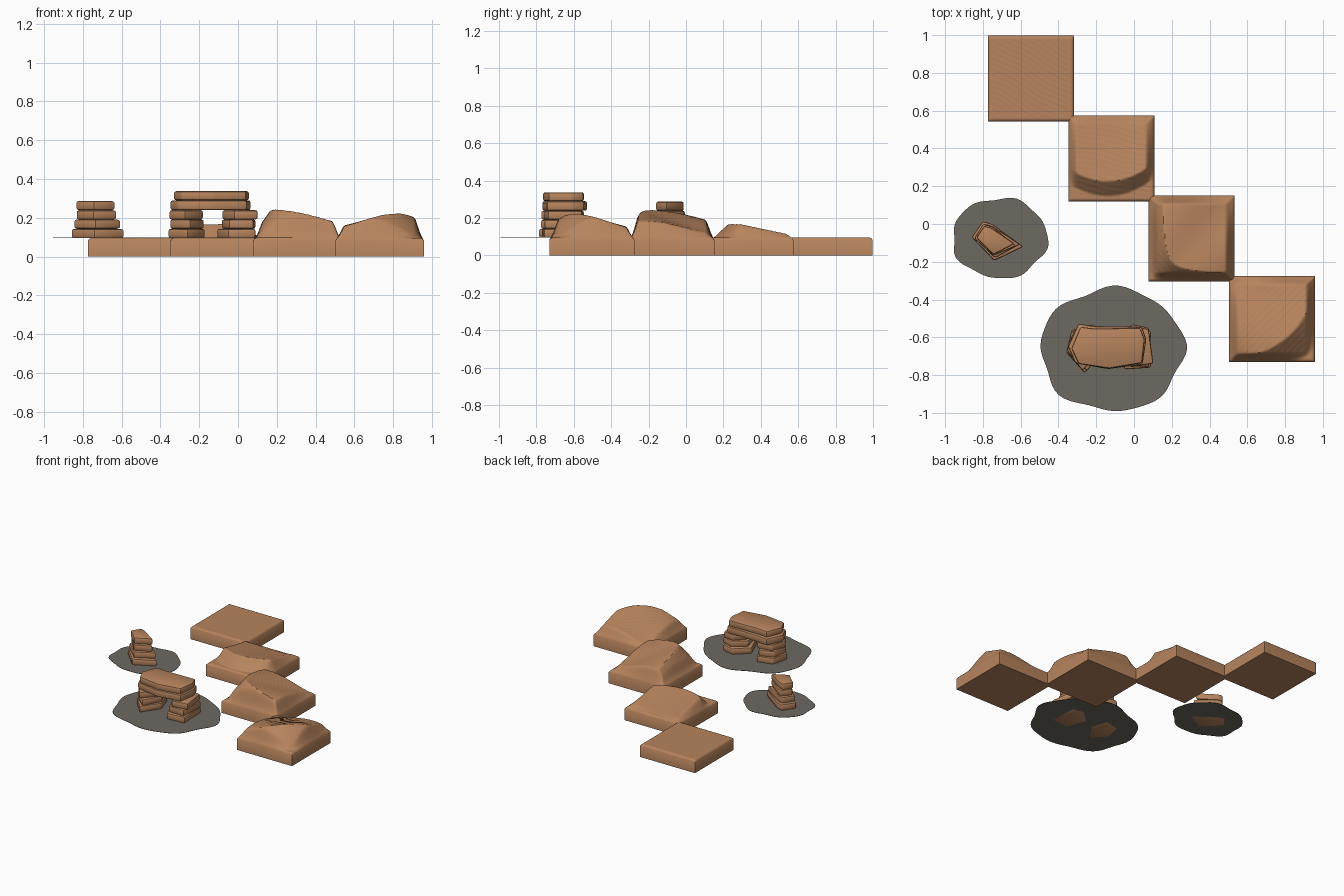
import bpy, bmesh, math
from mathutils import Vector, Matrix

cube = bpy.data.objects.get("Cube")
if cube:
    bpy.data.objects.remove(cube, do_unlink=True)


def material(name, rgb):
    m = bpy.data.materials.new(name)
    m.use_nodes = True
    m.diffuse_color = (*rgb, 1)
    bsdf = m.node_tree.nodes["Principled BSDF"]
    bsdf.inputs["Base Color"].default_value = (*rgb, 1)
    bsdf.inputs["Roughness"].default_value = 0.9
    return m


SAND = material("sand brown", (0.47, 0.23, 0.11))
GRAVEL = material("gravel grey", (0.155, 0.14, 0.12))

SIZE = 0.455
BASE = 0.095


def finish(bm, name, mat, angle=40):
    bmesh.ops.recalc_face_normals(bm, faces=bm.faces)
    mesh = bpy.data.meshes.new(name)
    bm.to_mesh(mesh)
    bm.free()
    mesh.materials.append(mat)
    ob = bpy.data.objects.new(name, mesh)
    bpy.context.collection.objects.link(ob)
    bpy.ops.object.select_all(action="DESELECT")
    ob.select_set(True)
    bpy.context.view_layer.objects.active = ob
    bpy.ops.object.shade_smooth_by_angle(angle=math.radians(angle))
    return ob


def slope(d, steep, gentle):
    # Steep slip face behind the crest, long windward slope ahead of it
    return max(0, 1 + d / steep) if d < 0 else max(0, 1 - d / gentle)


# Dune shapes: extra height at a point measured from the tile centre
def flat(u, v):
    return 0


def straight(u, v):
    crest = -0.12 + 1.6 * abs(u + 0.02) ** 2
    return 0.072 * slope(v - crest, 0.08, 0.34)


def outer_corner(u, v):
    a, b = u + 0.165, v + 0.195
    d = (a + b - math.sqrt((a - b) ** 2 + 0.018)) / 2
    return (0.147 - 0.48 * (u - v) ** 2) * slope(d, 0.095, 0.36)


def inner_corner(u, v):
    d = 0.43 - math.hypot(u + 0.2, v - 0.23)
    return max(0, 0.127 - 0.5 * (u + v) ** 2) * slope(d, 0.14, 0.4)


def tile(name, cx, cy, shape, ripple_dir):
    bm = bmesh.new()
    bmesh.ops.create_grid(bm, x_segments=64, y_segments=64, size=SIZE / 2)
    for vert in bm.verts:
        u, v, _ = vert.co
        edge = SIZE / 2 - max(abs(u), abs(v))
        fade = min(1, edge / 0.05)
        fade = fade * fade * (3 - 2 * fade)
        rim = 0.012 * max(0, 1 - edge / 0.014) ** 2
        wave = u * ripple_dir[0] + v * ripple_dir[1] + 0.006 * math.sin(18 * u - 11 * v)
        ripple = 0.0006 * math.sin(wave * 230) * fade
        vert.co.z = BASE - rim + shape(u, v) * fade + ripple
    # Straight side walls and closed underside
    border = [e for e in bm.edges if e.is_boundary]
    new = bmesh.ops.extrude_edge_only(bm, edges=border)["geom"]
    for vert in (g for g in new if isinstance(g, bmesh.types.BMVert)):
        vert.co.z = 0
    bmesh.ops.holes_fill(bm, edges=[e for e in bm.edges if e.is_boundary], sides=0)
    bmesh.ops.translate(bm, verts=bm.verts, vec=(cx, cy, 0))
    return finish(bm, name, SAND, 50)


tile("flat_sand_tile", -0.545, 0.77, flat, (0.5, 0.87))
tile("straight_dune_tile", -0.12, 0.347, straight, (0.2, 0.98))
tile("outer_corner_dune_tile", 0.305, -0.076, outer_corner, (0.7, 0.7))
tile("inner_corner_dune_tile", 0.73, -0.503, inner_corner, (-0.7, 0.7))


# Flat gravel patches with wavy outlines
def patch(name, cx, cy, rx, ry, phase):
    bm = bmesh.new()
    ring = []
    for i in range(72):
        t = math.tau * i / 72
        r = 0.985 + 0.03 * math.sin(5 * t + phase) + 0.02 * math.sin(8 * t + 2 * phase)
        ring.append(bm.verts.new((cx + rx * r * math.cos(t), cy + ry * r * math.sin(t), 0)))
    face = bm.faces.new(ring)
    top = bmesh.ops.extrude_face_region(bm, geom=[face])["geom"]
    for vert in (g for g in top if isinstance(g, bmesh.types.BMVert)):
        vert.co.z = 0.002
    bmesh.ops.translate(bm, verts=bm.verts, vec=(0, 0, 0.096))
    return finish(bm, name, GRAVEL)


patch("large_gravel_patch", -0.115, -0.665, 0.385, 0.33, 0.8)
patch("small_gravel_patch", -0.71, -0.075, 0.255, 0.215, 2.0)


# Flat weathered stones: rounded prisms from a footprint
def stone(name, outline, z0, z1, scale=1, turn=0, shift=(0, 0)):
    pts = [Vector((x, y, 0)) for x, y in outline]
    mid = sum(pts, Vector()) / len(pts)
    spin = Matrix.Rotation(math.radians(turn), 3, "Z")
    bm = bmesh.new()
    ring = []
    for p in pts:
        q = mid + spin @ (p - mid) * scale
        ring.append(bm.verts.new((q.x + shift[0], q.y + shift[1], z0)))
    face = bm.faces.new(ring)
    top = bmesh.ops.extrude_face_region(bm, geom=[face])["geom"]
    for vert in (g for g in top if isinstance(g, bmesh.types.BMVert)):
        vert.co.z = z1
    bmesh.ops.recalc_face_normals(bm, faces=bm.faces)
    bmesh.ops.bevel(bm, geom=bm.edges[:], offset=0.011, segments=2,
                    profile=0.5, affect="EDGES", clamp_overlap=True)
    return finish(bm, name, SAND, 35)


def stack(name, outline, layers):
    # Each layer: scale, turn in degrees, sideways shift
    for i, (scale, turn, dx) in enumerate(layers):
        z = BASE + 0.048 * i
        stone(f"{name}_{i + 1}", outline, z, z + 0.048, scale, turn, (dx, 0))


LEFT_LEG = [(-0.36, -0.68), (-0.33, -0.56), (-0.21, -0.53), (-0.17, -0.66), (-0.26, -0.79)]
RIGHT_LEG = [(-0.11, -0.62), (-0.01, -0.53), (0.08, -0.55), (0.09, -0.76), (-0.05, -0.77)]
CAP = [(-0.35, -0.66), (-0.30, -0.54), (-0.22, -0.55), (0.03, -0.545),
       (0.055, -0.61), (0.04, -0.74), (-0.14, -0.77), (-0.31, -0.745)]
CAIRN = [(-0.86, -0.07), (-0.80, 0.015), (-0.75, 0.0), (-0.585, -0.12), (-0.74, -0.195)]

stack("arch_left_stone", LEFT_LEG, [(1, 0, 0), (0.94, 6, 0), (0.92, -5, 0)])
stack("arch_right_stone", RIGHT_LEG, [(1, 0, 0), (0.9, -6, 0.01), (0.88, 5, 0.015)])
stone("arch_lower_capstone", CAP, 0.239, 0.29, 1.02, -2, (0.005, 0.005))
stone("arch_upper_capstone", CAP, 0.29, 0.337, 0.96, 0, (0.01, 0))
stack("cairn_stone", CAIRN, [(1, 0, 0), (0.88, 3, 0), (0.78, -3, 0), (0.74, 2, -0.005)])
